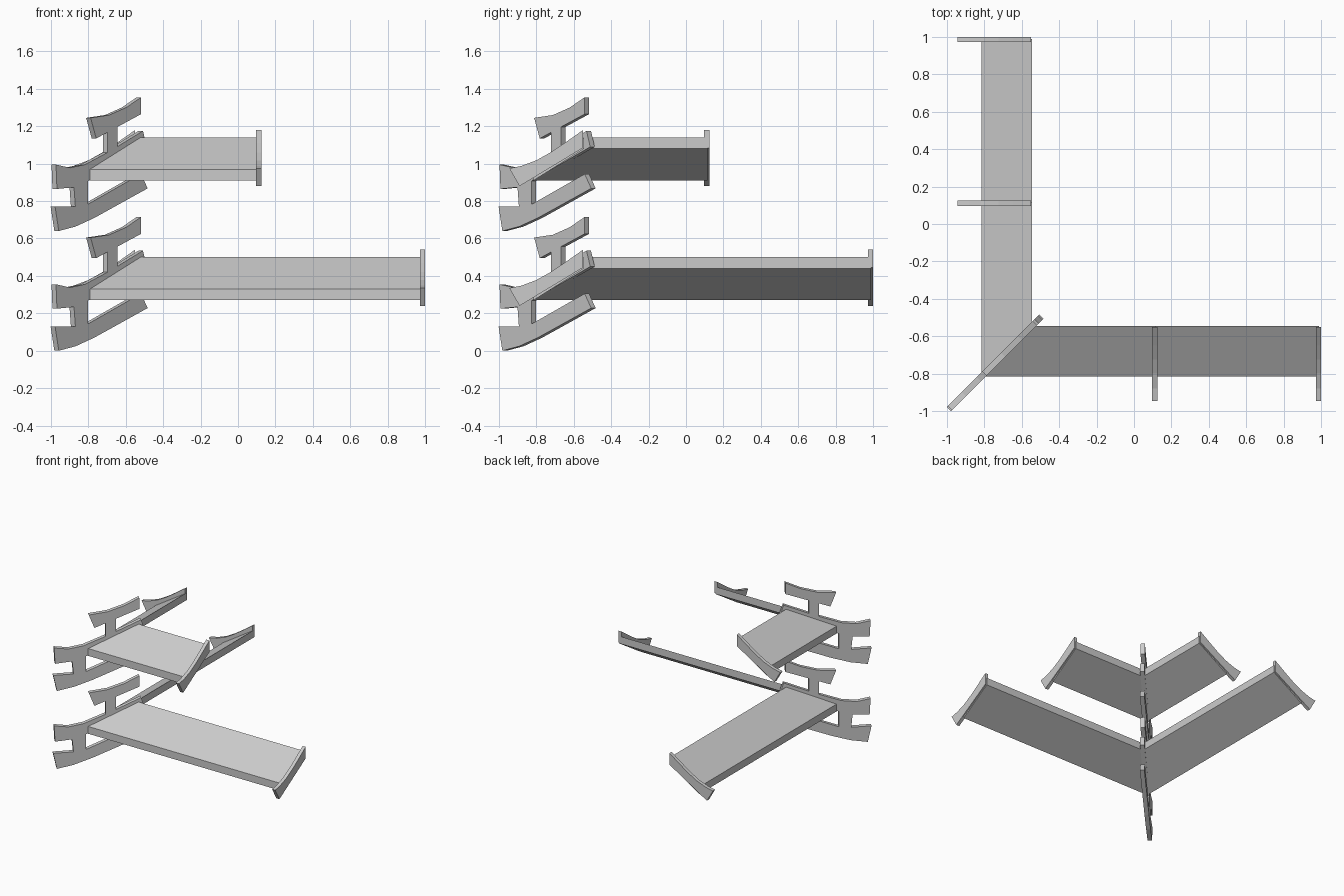
import bpy, bmesh
from mathutils import Vector

cube = bpy.data.objects.get("Cube")
if cube:
    bpy.data.objects.remove(cube, do_unlink=True)

grey = bpy.data.materials.new("plain grey")
grey.use_nodes = True
colour = (0.6, 0.6, 0.6, 1)
grey.diffuse_color = colour
grey.node_tree.nodes["Principled BSDF"].inputs["Base Color"].default_value = colour


def loft(name, start, end):
    """Solid between two matching outlines."""
    bm = bmesh.new()
    a = [bm.verts.new(p) for p in start]
    b = [bm.verts.new(p) for p in end]
    bm.faces.new(a)
    bm.faces.new(b[::-1])
    for i in range(len(a)):
        j = (i + 1) % len(a)
        bm.faces.new((a[j], a[i], b[i], b[j]))
    bmesh.ops.recalc_face_normals(bm, faces=bm.faces)
    mesh = bpy.data.meshes.new(name)
    bm.to_mesh(mesh)
    bm.free()
    mesh.materials.append(grey)
    obj = bpy.data.objects.new(name, mesh)
    bpy.context.collection.objects.link(obj)


def swap(points):
    """Mirror across the diagonal, turning the front wing into the side wing."""
    return [Vector((p.y, p.x, p.z)) for p in points]


def wing_part(name, profile, z0, x_start, x_end):
    """Extrude a (y, z) profile along x; None starts it on the mitre."""
    a = [Vector((y if x_start is None else x_start, y, z + z0)) for y, z in profile]
    b = [Vector((x_end, y, z + z0)) for y, z in profile]
    loft("front_" + name, a, b)
    loft("side_" + name, swap(a), swap(b))


def corner_part(name, profile, z0, half=0.012):
    """Thin board standing in the diagonal plane, profile (distance, z)."""
    a = [Vector((t + half, t - half, z + z0)) for t, z in profile]
    loft(name, a, swap(a))


# Profiles
slab = [(-0.815, 0.27), (-0.815, 0.33), (-0.545, 0.50), (-0.545, 0.44)]
gable = [(-0.945, 0.335), (-0.88, 0.348), (-0.80, 0.378), (-0.725, 0.42),
         (-0.65, 0.47), (-0.55, 0.54), (-0.55, 0.445), (-0.89, 0.24)]
hip = [(-0.985, 0.355), (-0.91, 0.338), (-0.83, 0.355), (-0.70, 0.425),
       (-0.52, 0.535), (-0.50, 0.45), (-0.81, 0.27), (-0.88, 0.235), (-0.98, 0.225)]
crest = [(-0.80, 0.605), (-0.70, 0.62), (-0.61, 0.66), (-0.53, 0.715),
         (-0.53, 0.625), (-0.77, 0.495)]
crest_post = [(-0.71, 0.54), (-0.655, 0.57), (-0.655, 0.42), (-0.71, 0.39)]
lower_arm = [(-0.99, 0.13), (-0.88, 0.13), (-0.81, 0.145), (-0.53, 0.305),
             (-0.495, 0.228), (-0.78, 0.07), (-0.88, 0.024), (-0.97, 0.0)]
arm_post = [(-0.89, 0.25), (-0.815, 0.29), (-0.815, 0.12), (-0.88, 0.11)]

# Two tiers with different wing lengths
for tier, z0, reach in (("lower", 0.0, 1.0), ("upper", 0.64, 0.125)):
    wing_part(tier + "_roof_slab", slab, z0, None, reach - 0.01)
    wing_part(tier + "_gable_board", gable, z0, reach - 0.028, reach)
    for part, profile in (("hip_board", hip), ("crest", crest), ("crest_post", crest_post),
                          ("corner_arm", lower_arm), ("arm_post", arm_post)):
        corner_part(tier + "_" + part, profile, z0)
